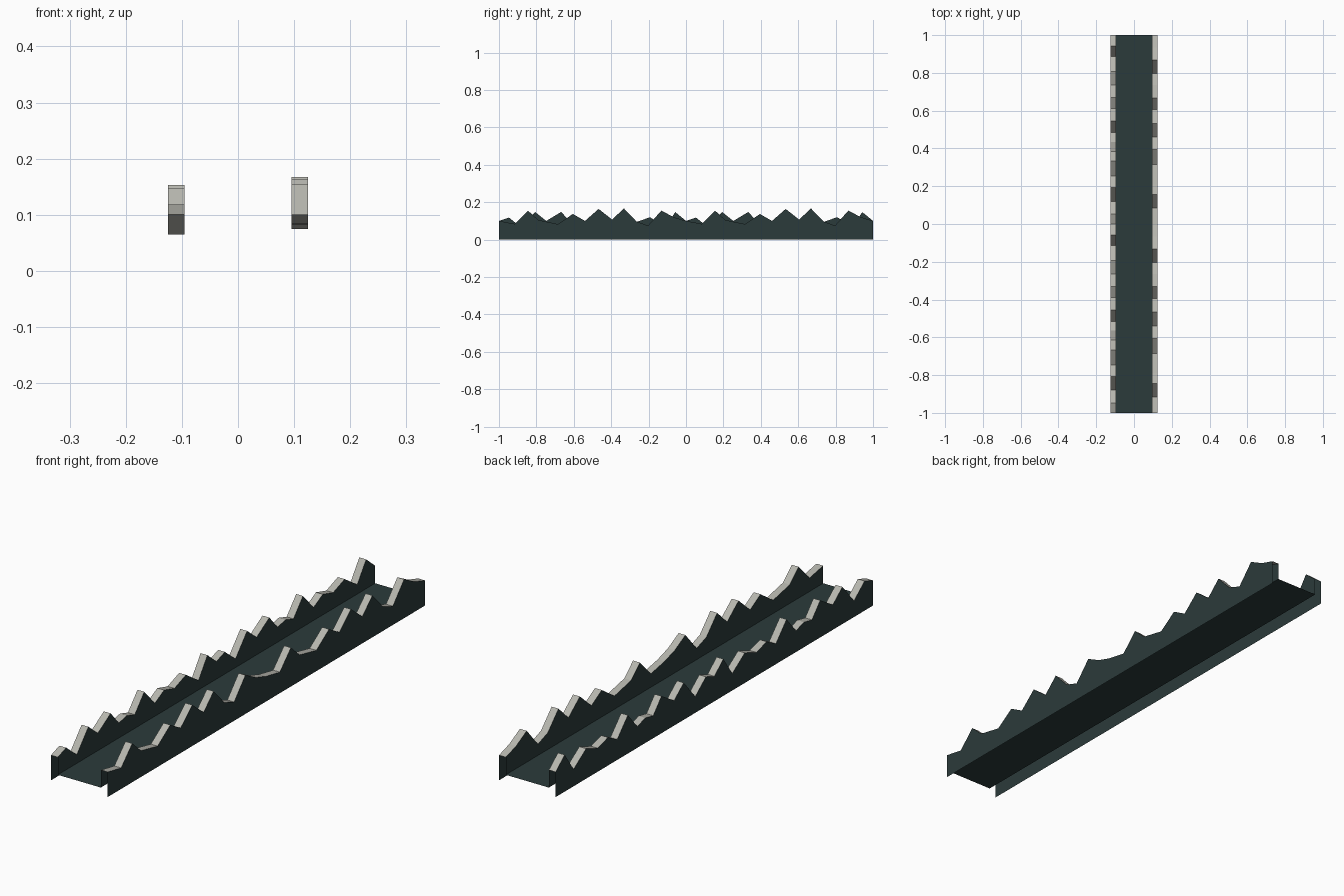
import bpy

if "Cube" in bpy.data.objects:
    bpy.data.objects.remove(bpy.data.objects["Cube"])

INNER, OUTER = 0.095, 0.125
FLOOR_Z = 0.03


def material(name, rgb):
    m = bpy.data.materials.new(name)
    m.diffuse_color = (*rgb, 1)
    m.use_nodes = True
    m.node_tree.nodes["Principled BSDF"].inputs["Base Color"].default_value = m.diffuse_color
    return m


dark = material("dark slate", (0.024, 0.043, 0.043))
pale = material("pale stone", (0.47, 0.47, 0.425))


def add_mesh(name, verts, faces, slots):
    me = bpy.data.meshes.new(name)
    me.from_pydata(verts, [], faces)
    me.materials.append(dark)
    me.materials.append(pale)
    for p, s in zip(me.polygons, slots):
        p.material_index = s
    ob = bpy.data.objects.new(name, me)
    bpy.context.collection.objects.link(ob)
    return ob


def wall(name, side, profile):
    """Hollow open-ended wall: outer sheet, jagged pale top, inner sheet down to the floor."""
    # the one-unit jagged profile is repeated twice along y
    pts = [(y + k, z) for k in (-1, 0) for y, z in profile] + [(1, profile[0][1])]
    verts, faces, slots = [], [], []
    for y, z in pts:
        verts += [(side * OUTER, y, 0), (side * OUTER, y, z),
                  (side * INNER, y, z), (side * INNER, y, FLOOR_Z)]
    for i in range(len(pts) - 1):
        a, b = 4 * i, 4 * i + 4
        for j in range(3):
            f = (a + j, b + j, b + j + 1, a + j + 1)
            faces.append(f if side > 0 else f[::-1])
            slots.append(1 if j == 1 else 0)
    return add_mesh(name, verts, faces, slots)


# Floor sheet, raised above the bottom edge of the walls
add_mesh("floor", [(x, y, FLOOR_Z) for x, y in
                   ((-INNER, -1), (INNER, -1), (INNER, 1), (-INNER, 1))],
         [(0, 1, 2, 3)], [0])

# Right wall profile (y along the repeat, height)
wall("right_wall", 1, [
    (0, 0.10), (0.085, 0.084), (0.155, 0.155), (0.21, 0.105), (0.315, 0.083),
    (0.395, 0.137), (0.46, 0.10), (0.533, 0.164), (0.605, 0.107), (0.668, 0.167),
    (0.735, 0.097), (0.797, 0.075), (0.868, 0.155), (0.935, 0.12)])

# Left wall: a different rhythm of peaks
wall("left_wall", -1, [
    (0, 0.10), (0.053, 0.118), (0.12, 0.065), (0.193, 0.148), (0.253, 0.10),
    (0.333, 0.148), (0.385, 0.09), (0.435, 0.10), (0.485, 0.085),
    (0.545, 0.153), (0.612, 0.082), (0.67, 0.112), (0.735, 0.094), (0.808, 0.12),
    (0.887, 0.068), (0.943, 0.147)])
